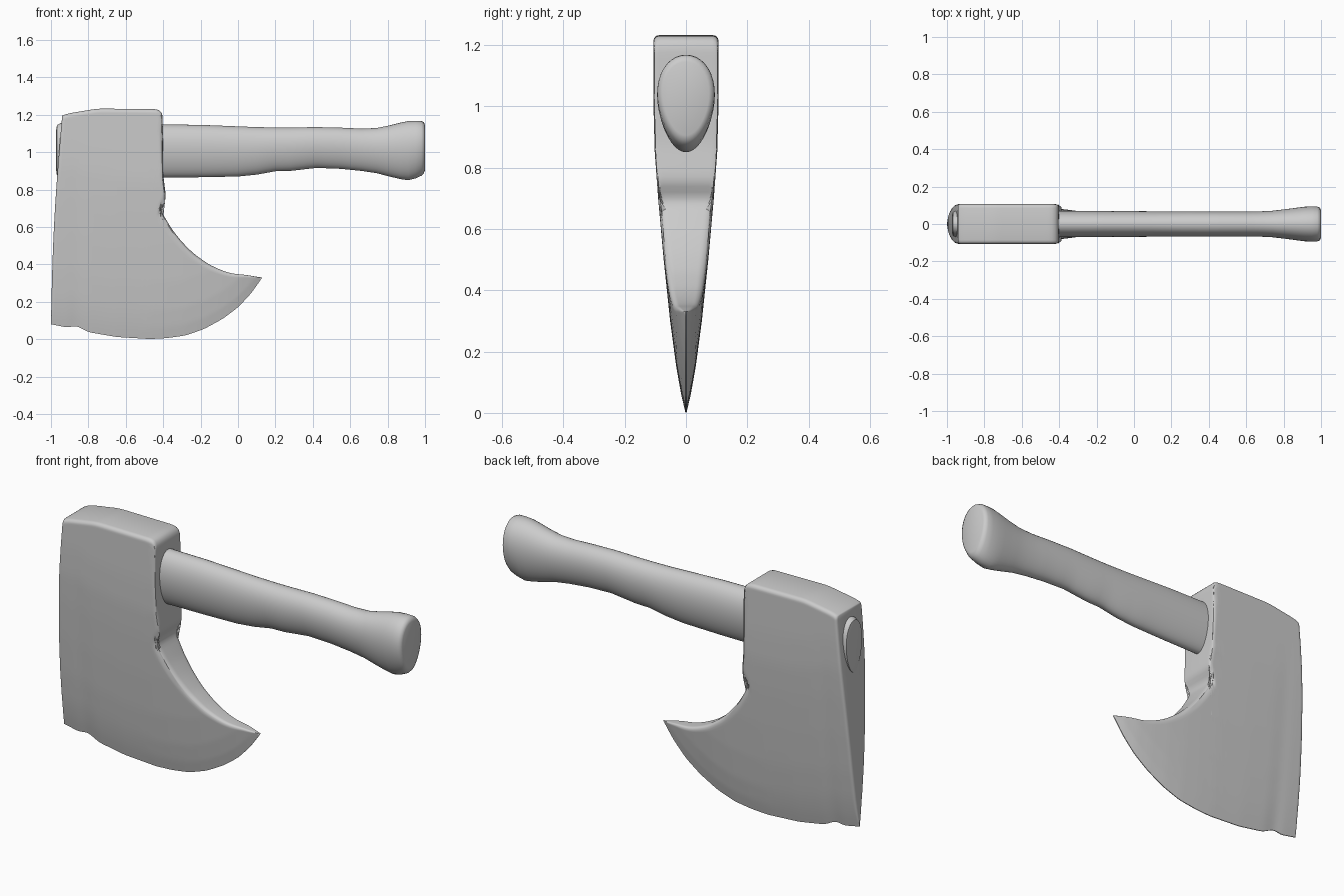
import bpy, bmesh, math
from mathutils import Vector

if "Cube" in bpy.data.objects:
    bpy.data.objects.remove(bpy.data.objects["Cube"])


def resample(pts, step=0.02, passes=2):
    """Subdivide a polyline to short steps, then relax the kinks a little."""
    out = []
    for a, b in zip(pts, pts[1:]):
        n = max(1, round(math.dist(a[:2], b[:2]) / step))
        out += [tuple(p + (q - p) * i / n for p, q in zip(a, b)) for i in range(n)]
    out.append(pts[-1])
    for _ in range(passes):
        out = [out[0]] + [tuple((p + 2 * q + r) / 4 for p, q, r in zip(*t))
                          for t in zip(out, out[1:], out[2:])] + [out[-1]]
    return out


def interp(table, x):
    if x <= table[0][0]:
        return table[0][1]
    for a, b in zip(table, table[1:]):
        if x <= b[0]:
            return a[1] + (b[1] - a[1]) * (x - a[0]) / (b[0] - a[0])
    return table[-1][1]


def finish(name, bm, angle):
    bmesh.ops.remove_doubles(bm, verts=bm.verts, dist=0.0003)
    bmesh.ops.recalc_face_normals(bm, faces=bm.faces)
    me = bpy.data.meshes.new(name)
    bm.to_mesh(me)
    bm.free()
    ob = bpy.data.objects.new(name, me)
    bpy.context.collection.objects.link(ob)
    bpy.ops.object.select_all(action='DESELECT')
    ob.select_set(True)
    bpy.context.view_layer.objects.active = ob
    bpy.ops.object.shade_smooth_by_angle(angle=math.radians(angle))
    return ob


# Axe head: cutting edge (x, z), and rim (x, z, x of the facing edge point)
edge = resample([(-1, .08), (-.91, .062), (-.87, .072), (-.84, .06), (-.8, .038), (-.65, .012),
                 (-.47, .001), (-.38, .006), (-.28, .02), (-.18, .055), (-.08, .11),
                 (0, .17), (.07, .245), (.13, .33)], passes=1)
rim = resample([(-.94, 1.195, -1), (-.92, 1.205, -.98), (-.75, 1.233, -.82), (-.42, 1.23, -.58),
                (-.403, 1.215, -.57), (-.4, .88, -.5), (-.386, .77, -.48), (-.388, .74, -.47),
                (-.417, .7, -.45), (-.4, .665, -.43), (-.35, .583, -.37), (-.3, .52, -.31),
                (-.24, .46, -.25), (-.16, .402, -.17), (-.1, .373, -.1), (-.04, .352, -.03),
                (.05, .343, .05), (.1, .334, .105), (.13, .33, .13)])
# extra columns next to the poll edge for its rounded corner
rim[1:1] = [tuple(a + (b - a) * f for a, b in zip(rim[0], rim[1])) for f in (.12, .3, .6)]
thick = [(0, .002), (.06, .016), (.15, .032), (.3, .052), (.5, .073), (.7, .091),
         (.85, .102), (1.0, .106), (1.25, .106)]
rows = [i / 28 * .965 for i in range(29)] + [.972, .979, .985, .99, .995, .998, 1]

bm = bmesh.new()
front, back = [], []
for tx, tz, bx in rim:
    f_col, b_col = [], []
    bz = interp(edge, bx)
    for t in rows:
        x, z = bx + (tx - bx) * t, bz + (tz - bz) * t
        side = x - (-1 + .06 * t)
        x -= .012 * math.sin(math.pi * t) * max(0, 1 - side * 5)
        h = interp(thick, max(0, z - interp(edge, x)))
        # round the rim and the poll corner over radius r
        d = min(math.dist((x, z), p[:2]) for p in rim)
        for dist, r in ((d, .02 if z > .71 else .03), (max(0, side), .012)):
            r = min(r, h * .45)
            if dist < r:
                h -= r - math.sqrt(r * r - (r - dist) ** 2)
        f_col.append(bm.verts.new((x, -h, z)))
        b_col.append(bm.verts.new((x, h, z)))
    front.append(f_col)
    back.append(b_col)


def border(g):
    return ([c[0] for c in g] + g[-1][1:] + [c[-1] for c in g[-2::-1]] + g[0][-2:0:-1])


for g in (front, back):
    for a, b in zip(g, g[1:]):
        for j in range(len(rows) - 1):
            bm.faces.new((a[j], b[j], b[j + 1], a[j + 1]))
fb, bb = border(front), border(back)
for i in range(len(fb)):
    bm.faces.new((fb[i - 1], fb[i], bb[i], bb[i - 1]))
finish("axe_head", bm, 40)

# Handle: sections (x, top z, bottom z, half width)
sections = [(-.972, 1.12, .9, .05), (-.968, 1.145, .875, .064), (-.95, 1.155, .867, .07),
            (-.4, 1.148, .865, .07), (-.2, 1.146, .866, .069), (0, 1.138, .87, .068),
            (.1, 1.134, .88, .067), (.2, 1.132, .898, .066), (.28, 1.132, .9, .066),
            (.42, 1.134, .916, .065), (.55, 1.131, .911, .065), (.66, 1.126, .9, .066),
            (.74, 1.129, .888, .07), (.81, 1.143, .87, .078), (.87, 1.158, .856, .086),
            (.91, 1.166, .85, .091), (.95, 1.168, .86, .093), (.98, 1.167, .874, .092),
            (.994, 1.16, .888, .086), (1.0, 1.145, .905, .074)]
N = 40
bm = bmesh.new()
rings = []
for x, top, bot, w in resample(sections, step=.04, passes=0):
    mid, hz = (top + bot) / 2, (top - bot) / 2
    ring = []
    for i in range(N):
        a = 2 * math.pi * i / N
        s, c = math.sin(a), math.cos(a)
        # egg section, fuller towards the top
        ring.append(bm.verts.new((x, w * c * (1 + .16 * s), mid + hz * s)))
    rings.append(ring)
for a, b in zip(rings, rings[1:]):
    for i in range(N):
        bm.faces.new((a[i - 1], a[i], b[i], b[i - 1]))
bm.faces.new(rings[0])
bm.faces.new(rings[-1])
finish("handle", bm, 50)
